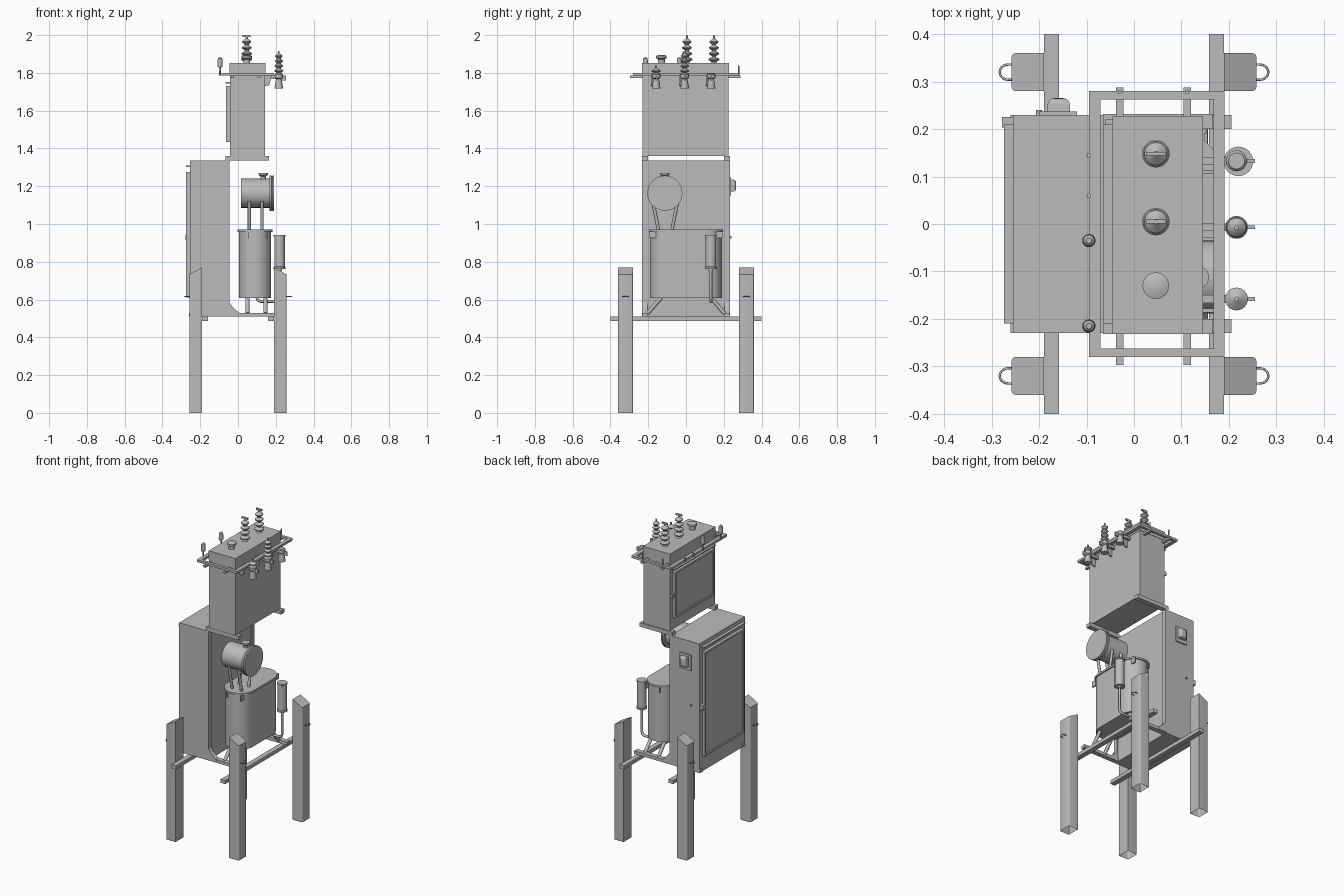
import bpy, bmesh, math
from mathutils import Vector, Matrix

cube = bpy.data.objects.get("Cube")
if cube:
    bpy.data.objects.remove(cube, do_unlink=True)

grey = bpy.data.materials.new("painted_grey")
grey.use_nodes = True
grey.diffuse_color = (0.5, 0.5, 0.5, 1)
grey.node_tree.nodes["Principled BSDF"].inputs["Base Color"].default_value = grey.diffuse_color


def finish(name, bm, smooth=False):
    bmesh.ops.recalc_face_normals(bm, faces=bm.faces)
    me = bpy.data.meshes.new(name)
    bm.to_mesh(me)
    bm.free()
    me.materials.append(grey)
    ob = bpy.data.objects.new(name, me)
    bpy.context.collection.objects.link(ob)
    if smooth:
        bpy.ops.object.select_all(action='DESELECT')
        bpy.context.view_layer.objects.active = ob
        ob.select_set(True)
        bpy.ops.object.shade_smooth_by_angle(angle=math.radians(35))


def box_mesh(x, y, z):
    bm = bmesh.new()
    size = Vector((x[1] - x[0], y[1] - y[0], z[1] - z[0]))
    mid = Vector((sum(x), sum(y), sum(z))) / 2
    bmesh.ops.create_cube(bm, size=1, matrix=Matrix.LocRotScale(mid, None, size))
    bm.normal_update()
    return bm


def box(name, x, y, z):
    finish(name, box_mesh(x, y, z))


def lathe(name, base, profile, axis='Z', steps=24):
    """Revolve (radius, height) points about an axis through base."""
    bm = bmesh.new()
    verts = [bm.verts.new((r, 0, h)) for r, h in profile]
    edges = [bm.edges.new(p) for p in zip(verts, verts[1:])]
    bmesh.ops.spin(bm, geom=verts + edges, cent=(0, 0, 0), axis=(0, 0, 1),
                   angle=math.tau, steps=steps)
    bmesh.ops.remove_doubles(bm, verts=bm.verts, dist=1e-5)
    turn = Matrix.Rotation(math.pi / 2, 4, 'Y') if axis == 'X' else Matrix.Identity(4)
    bm.transform(Matrix.Translation(base) @ turn)
    finish(name, bm, True)


def tube(name, points, radius):
    """Round bar along a path."""
    cu = bpy.data.curves.new(name, 'CURVE')
    cu.dimensions = '3D'
    cu.bevel_depth, cu.bevel_resolution, cu.use_fill_caps = radius, 2, True
    sp = cu.splines.new('POLY')
    sp.points.add(len(points) - 1)
    for p, co in zip(sp.points, points):
        p.co = (*co, 1)
    cu.materials.append(grey)
    ob = bpy.data.objects.new(name, cu)
    bpy.context.collection.objects.link(ob)
    bpy.ops.object.select_all(action='DESELECT')
    bpy.context.view_layer.objects.active = ob
    ob.select_set(True)
    bpy.ops.object.convert(target='MESH')
    bpy.ops.object.shade_smooth_by_angle(angle=math.radians(50))


def prism(name, outline, low, high, axis='Z', smooth=False):
    """Extrude an (x, y) outline along z, or an (x, z) outline along y."""
    bm = bmesh.new()
    place = (lambda a, b: (a, b, low)) if axis == 'Z' else (lambda a, b: (a, low, b))
    face = bm.faces.new([bm.verts.new(place(*p)) for p in outline])
    up = bmesh.ops.extrude_face_region(bm, geom=[face])["geom"]
    shift = (0, 0, high - low) if axis == 'Z' else (0, high - low, 0)
    bmesh.ops.translate(bm, vec=shift, verts=[v for v in up if isinstance(v, bmesh.types.BMVert)])
    finish(name, bm, smooth)


def door(name, x, y, z):
    """Door panel facing -x with a slightly sunken centre."""
    bm = box_mesh(x, y, z)
    front = min(bm.faces, key=lambda f: f.calc_center_median().x)
    bmesh.ops.inset_region(bm, faces=[front], thickness=0.018, depth=0)
    bmesh.ops.inset_region(bm, faces=[front], thickness=0.002, depth=-0.005)
    finish(name, bm)


# Hollow posts with sloping tops and lifting loops
for sx in (-1, 1):
    for sy in (-1, 1):
        xs = sorted((sx * 0.19, sx * 0.258))
        ys = sorted((sy * 0.28, sy * 0.36))
        bm = box_mesh(xs, ys, (0, 0.77))
        for v in bm.verts:
            if v.co.z > 0.5 and abs(v.co.x) > 0.2:
                v.co.z = 0.733
        bmesh.ops.delete(bm, geom=[f for f in bm.faces if f.calc_center_median().z < 0.01],
                         context='FACES')
        corners = [e for e in bm.edges if all(abs(v.co.x) > 0.2 for v in e.verts)
                   and abs(e.verts[0].co.z - e.verts[1].co.z) > 0.5]
        bmesh.ops.bevel(bm, geom=corners, offset=0.009, segments=3, affect='EDGES', profile=0.5)
        finish("post", bm, True)
        arc = [math.pi * (i / 10 - 0.5) for i in range(11)]
        loop = [(sx * 0.25, sy * 0.32 - 0.016, 0.615)]
        loop += [(sx * (0.265 + 0.018 * math.cos(a)), sy * 0.32 + 0.016 * math.sin(a), 0.615) for a in arc]
        loop.append((sx * 0.25, sy * 0.32 + 0.016, 0.615))
        tube("post_loop", loop, 0.0025)

# Base frame
for sx in (-1, 1):
    box("cross_beam", sorted((sx * 0.158, sx * 0.19)), (-0.4, 0.4), (0.487, 0.51))
for sy in (-1, 1):
    box("base_rail", (-0.26, 0.205), sorted((sy * 0.2, sy * 0.23)), (0.51, 0.53))
    box("upper_rail", (-0.065, 0.165), sorted((sy * 0.2, sy * 0.232)), (1.335, 1.36))

# Lower cabinet with flared side plates, door and canopy
box("cabinet", (-0.255, -0.05), (-0.23, 0.23), (0.51, 1.335))
flare = [(-0.06, 0.515), (0.01, 0.515), (0.005, 0.53), (-0.03, 0.562), (-0.045, 0.585),
         (-0.045, 1.335), (-0.06, 1.335)]
prism("cabinet_side_plate_right", flare, -0.232, -0.205, 'Y')
prism("cabinet_side_plate_left", flare, 0.205, 0.232, 'Y')
door("cabinet_door", (-0.274, -0.255), (-0.2, 0.2), (0.61, 1.275))
box("door_canopy", (-0.274, -0.25), (-0.21, 0.21), (1.303, 1.309))
box("door_handle", (-0.278, -0.255), (0.203, 0.225), (0.915, 0.945))
box("meter_plate", (-0.2, -0.12), (0.23, 0.237), (1.15, 1.25))
bm = box_mesh((-0.182, -0.135), (0.235, 0.265), (1.172, 1.235))
bmesh.ops.bevel(bm, geom=[e for e in bm.edges if all(v.co.y > 0.26 for v in e.verts)],
                offset=0.014, segments=4, affect='EDGES', profile=0.5)
finish("meter_box", bm, True)
tube("cabinet_latch", [(-0.2, 0.23, 0.93), (-0.2, 0.24, 0.93)], 0.006)


# Oval tank, rim, lugs and splayed supports
def oval(r, half):
    pts = []
    for side in (0, 1):
        for i in range(17):
            a = math.pi * (i / 16 + side)
            pts.append((0.09 + r * math.cos(a), r * math.sin(a) + half * (1 - 2 * side)))
    return pts


prism("tank", oval(0.086, 0.104), 0.608, 0.96, smooth=True)
prism("tank_lid", oval(0.093, 0.104), 0.958, 0.97, smooth=True)
for x in (0.05, 0.145):
    for s in (-1, 1):
        tube("tank_support", [(x, s * 0.205, 0.525), (x, s * 0.13, 0.612)], 0.011)
        box("tank_lug", (x + 0.002, x + 0.01), sorted((s * 0.16, s * 0.192)), (0.925, 0.96))

# Expansion drum on four struts
lathe("drum", (0.015, -0.112, 1.163),
      [(0, 0), (0.077, 0), (0.077, 0.153), (0.093, 0.153), (0.093, 0.163),
       (0.088, 0.165), (0.093, 0.167), (0.093, 0.176), (0, 0.176)], 'X', 36)
lathe("drum_filler", (0.133, -0.112, 1.23),
      [(0, 0), (0.014, 0), (0.014, 0.022), (0.025, 0.03), (0.025, 0.04), (0, 0.04)])
for x in (0.06, 0.127):
    for s in (-1, 1):
        tube("drum_strut", [(x, -0.11 + s * 0.035, 0.965), (x, -0.11 + s * 0.066, 1.12)], 0.009)

# Breather canister and its pipe
lathe("breather", (0.22, 0.132, 0.75),
      [(0, 0), (0.012, 0), (0.012, 0.012), (0.031, 0.012), (0.031, 0.022), (0.028, 0.024),
       (0.028, 0.183), (0.031, 0.185), (0.031, 0.193), (0, 0.193)])
tube("breather_pipe", [(0.1, 0.132, 0.612), (0.105, 0.132, 0.597), (0.12, 0.132, 0.59),
                       (0.2, 0.132, 0.59), (0.215, 0.132, 0.597), (0.22, 0.132, 0.612),
                       (0.22, 0.132, 0.755)], 0.008)

# Upper cabinet, lid and door
box("upper_cabinet", (-0.043, 0.143), (-0.23, 0.225), (1.36, 1.8))
box("upper_lid", (-0.045, 0.145), (-0.232, 0.227), (1.795, 1.852))
door("upper_door", (-0.063, -0.043), (-0.2, 0.2), (1.435, 1.73))
box("upper_canopy", (-0.065, -0.043), (-0.21, 0.21), (1.745, 1.751))
box("upper_latch", (-0.06, -0.043), (0.203, 0.22), (1.57, 1.595))

# Rail ring around the top and its carriers
for x in (-0.083, 0.179):
    box("ring_bar_long", (x - 0.012, x + 0.012), (-0.28, 0.28), (1.785, 1.8))
for s in (-1, 1):
    box("ring_bar_short", (-0.095, 0.191), sorted((s * 0.262, s * 0.28)), (1.785, 1.8))
for x in (-0.03, 0.112):
    box("ring_carrier", (x - 0.008, x + 0.008), (-0.297, 0.288), (1.773, 1.786))
    tube("ring_pin", [(x, 0.278, 1.785), (x, 0.278, 1.838)], 0.004)

# Small knobs on the ring
for y in (-0.215, -0.035):
    lathe("ring_knob", (-0.095, y, 1.79),
          [(0, 0), (0.004, 0), (0.004, 0.038), (0.012, 0.042), (0.014, 0.055),
           (0.012, 0.085), (0.006, 0.092), (0, 0.092)], steps=16)
for y in (0.06, 0.145):
    tube("ring_stud", [(-0.095, y, 1.785), (-0.095, y, 1.81)], 0.005)


def sheds(count, start, pitch, r):
    """Stacked insulator skirts."""
    pts = []
    for i in range(count):
        z = start + i * pitch
        rr = r * (1 - 0.06 * i)
        pts += [(0.011, z), (rr, z + pitch * 0.35), (rr, z + pitch * 0.5), (0.011, z + pitch * 0.85)]
    return pts


# Roof bushings
for y in (0.005, 0.148):
    lathe("bushing", (0.046, y, 1.85),
          [(0, 0), (0.02, 0)] + sheds(4, 0.008, 0.031, 0.029) + [(0.006, 0.132), (0.006, 0.146), (0, 0.146)])
    box("bushing_terminal", (0.025, 0.067), (y - 0.004, y + 0.004), (1.989, 2.0))
lathe("bushing_stump", (0.046, -0.13, 1.85),
      [(0, 0), (0.018, 0), (0.018, 0.022), (0.028, 0.028), (0.028, 0.04), (0.013, 0.046), (0, 0.046)])

# Side arresters with brackets
for y, count in ((-0.158, 1), (-0.007, 4), (0.133, 0)):
    top = [(0.017, 0.08)] + sheds(count, 0.082, 0.026, 0.024)
    if count:
        top += [(0.005, 0.082 + 0.026 * count), (0.005, 0.095 + 0.026 * count)]
    lathe("arrester", (0.216, y, 1.718),
          [(0, 0), (0.022, 0), (0.022, 0.006), (0.015, 0.05), (0.022, 0.056), (0.022, 0.074)]
          + top + [(0, top[-1][1])])
    box("arrester_bracket", (0.143, 0.215), (y - 0.008, y + 0.008), (1.768, 1.785))
    box("arrester_terminal", (0.225, 0.255), (y - 0.004, y + 0.004), (1.76, 1.785))
    prism("bracket_brace", [(0.143, 1.73), (0.165, 1.735), (0.178, 1.785), (0.143, 1.785)],
          y - 0.028, y - 0.02, 'Y')
